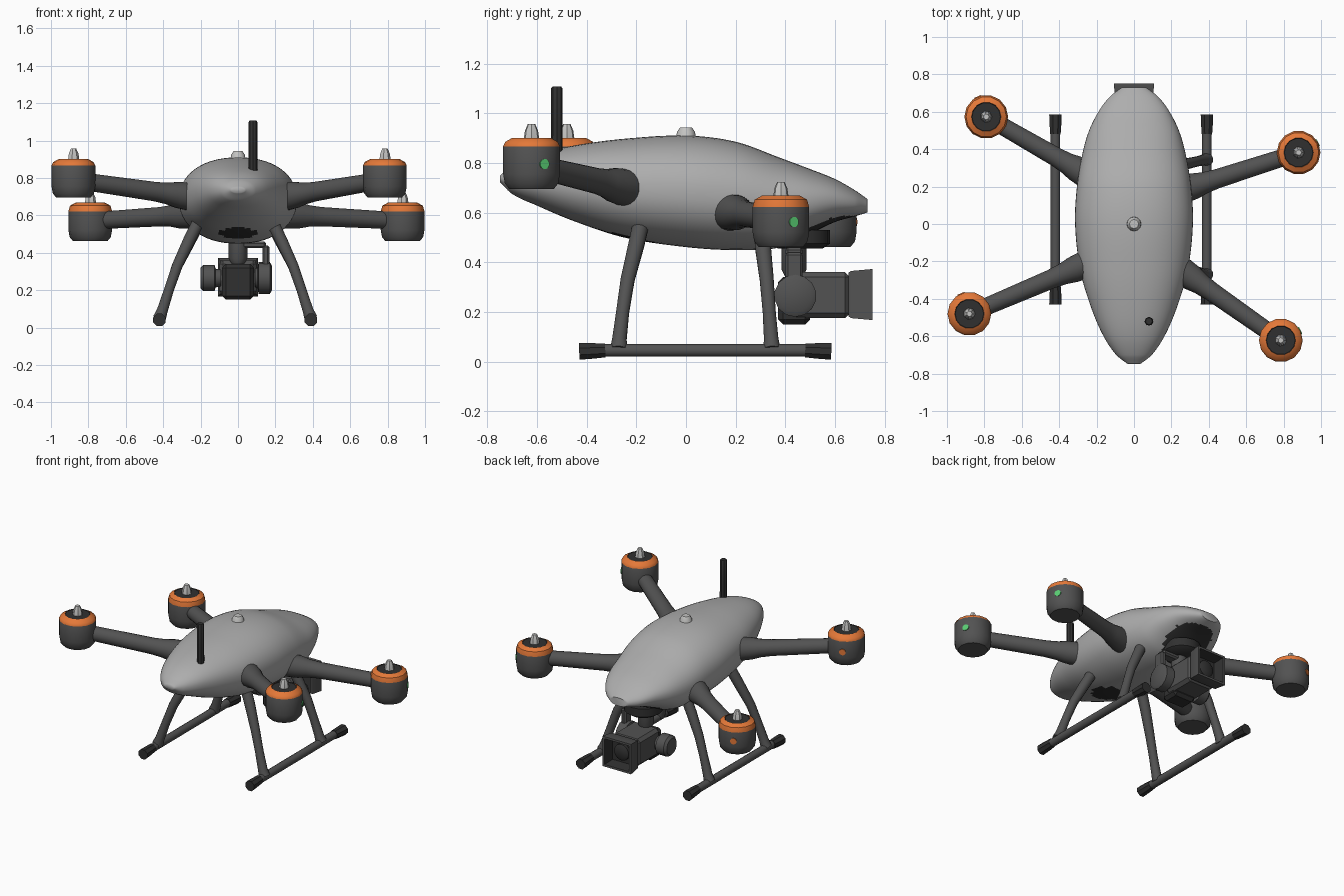
import bpy, bmesh, math
from mathutils import Vector

if "Cube" in bpy.data.objects:
    bpy.data.objects.remove(bpy.data.objects["Cube"])


def material(name, r, g, b):
    m = bpy.data.materials.new(name)
    m.diffuse_color = (r, g, b, 1)
    m.use_nodes = True
    m.node_tree.nodes["Principled BSDF"].inputs["Base Color"].default_value = m.diffuse_color
    return m


SHELL = material("light grey shell", 0.42, 0.42, 0.42)
GREY = material("dark grey", 0.085, 0.085, 0.085)
BLACK = material("near black", 0.03, 0.03, 0.03)
ORANGE = material("orange", 0.78, 0.19, 0.04)
GREEN = material("green lamp", 0.1, 0.6, 0.17)
METAL = material("pale metal", 0.55, 0.55, 0.54)


def finish(name, bm, mats, angle=35):
    bmesh.ops.recalc_face_normals(bm, faces=bm.faces[:])
    me = bpy.data.meshes.new(name)
    bm.to_mesh(me)
    bm.free()
    for m in mats:
        me.materials.append(m)
    ob = bpy.data.objects.new(name, me)
    bpy.context.collection.objects.link(ob)
    bpy.ops.object.select_all(action='DESELECT')
    ob.select_set(True)
    bpy.context.view_layer.objects.active = ob
    bpy.ops.object.shade_smooth_by_angle(angle=math.radians(angle))
    return ob


def loft(rings, bands=None):
    """Skin a list of point rings and cap both ends; bands gives a material per span."""
    bm = bmesh.new()
    vs = [[bm.verts.new(p) for p in ring] for ring in rings]
    n = len(vs[0])
    for i in range(len(vs) - 1):
        for k in range(n):
            f = bm.faces.new((vs[i][k], vs[i][(k + 1) % n], vs[i + 1][(k + 1) % n], vs[i + 1][k]))
            f.material_index = bands[i] if bands else 0
    bm.faces.new(vs[0]).material_index = bands[0] if bands else 0
    bm.faces.new(vs[-1]).material_index = bands[-1] if bands else 0
    return bm


def tube(name, pts, radii, mat, sides=16):
    pts = [Vector(p) for p in pts]
    rings = []
    for i, p in enumerate(pts):
        d = (pts[min(i + 1, len(pts) - 1)] - pts[max(i - 1, 0)]).normalized()
        ref = Vector((0, 0, 1)) if abs(d.z) < 0.7 else Vector((0, 1, 0))
        u = d.cross(ref).normalized()
        v = u.cross(d)
        rings.append([p + radii[i] * (math.cos(a) * u + math.sin(a) * v)
                      for a in (math.tau * (k + .5) / sides for k in range(sides))])
    return finish(name, loft(rings), [mat])


def lathe(name, x, y, profile, mats, bands=None, sides=12):
    rings = [[(x + r * math.cos(math.tau * k / sides), y + r * math.sin(math.tau * k / sides), z)
              for k in range(sides)] for r, z in profile]
    return finish(name, loft(rings, bands), mats)


def box(name, lo, hi, mat, bevel=0.02):
    bm = bmesh.new()
    bmesh.ops.create_cube(bm, size=1)
    for v in bm.verts:
        v.co = [(a + b) / 2 + c * (b - a) for a, b, c in zip(lo, hi, v.co)]
    if bevel:
        bmesh.ops.bevel(bm, geom=bm.edges[:], offset=bevel, segments=1, affect='EDGES')
    return finish(name, bm, [mat])


# Hull: stations of y, half width, top z, bottom z, smoothly interpolated
ST = [(-.748, .035, .75, .722), (-.70, .095, .79, .675), (-.6, .163, .835, .628),
      (-.45, .228, .87, .565), (-.25, .287, .897, .50), (0, .315, .91, .461),
      (.2, .305, .885, .449), (.38, .275, .82, .46), (.5, .24, .775, .515),
      (.6, .19, .735, .562), (.68, .13, .69, .585), (.73, .065, .655, .60)]


def slope(i, c):
    a, b = ST[max(i - 1, 0)], ST[min(i + 1, len(ST) - 1)]
    return (b[c] - a[c]) / (b[0] - a[0])


rings = []
for i in range(len(ST) - 1):
    p, q = ST[i], ST[i + 1]
    h = q[0] - p[0]
    for s in range(8 if i < len(ST) - 2 else 9):
        t = s / 8
        w, zt, zb = [(2*t**3 - 3*t*t + 1) * p[c] + (t**3 - 2*t*t + t) * h * slope(i, c)
                     + (3*t*t - 2*t**3) * q[c] + (t**3 - t*t) * h * slope(i + 1, c) for c in (1, 2, 3)]
        ring = []
        for k in range(56):
            a = math.tau * k / 56
            ca, sa = math.cos(a), math.sin(a)
            e = 0.92
            ring.append((w * math.copysign(abs(ca)**e, ca), p[0] + t * h,
                         (zt + zb) / 2 + (zt - zb) / 2 * math.copysign(abs(sa)**e, sa)))
        rings.append(ring)
bm = loft(rings)
bm.normal_update()
for f in bm.faces:      # dark sensor patch and gimbal bay on the belly
    c = f.calc_center_median()
    mid = .69 - .06 * max(0, c.y)
    if c.z < mid - .03 and ((c.x / .1)**2 + ((c.y + .24) / .13)**2 < 1
                            or (c.x / .15)**2 + ((c.y - .52) / .16)**2 < 1):
        f.material_index = 1
finish("hull", bm, [SHELL, BLACK], 50)

# Top button and antenna
lathe("top_button", 0, 0, [(.042, .89), (.036, .925), (.024, .943)], [METAL])
lathe("antenna", .08, -.52, [(.024, .8), (.023, .95), (.023, 1.1), (.018, 1.107)], [BLACK], sides=8)

# Arms and motors: name, motor x, y, base z, arm root, lamp angle, lamp material, band start
MOTORS = [("front_left", -.88, -.48, .695, (-.22, -.20, .695), 113, ORANGE, .172),
          ("front_right", .785, -.622, .695, (.22, -.225, .695), 27, GREEN, .172),
          ("rear_left", -.79, .573, .462, (-.22, .245, .605), 113, ORANGE, .160),
          ("rear_right", .88, .382, .462, (.22, .17, .605), 27, GREEN, .160)]
for name, x, y, z, root, ang, lamp, band in MOTORS:
    a, b = Vector(root), Vector((x, y, z + (.095 if z > .6 else .108)))
    tube(name + "_arm", [a.lerp(b, t) for t in (0, .16, .24, .34, .97)],
         [.078, .07, .058, .052, .046], GREY, 20)
    lathe(name + "_motor", x, y,
          [(.092, z), (.11, z + .022), (.117, z + .06), (.117, z + band), (.108, z + .19),
           (.079, z + .206), (.076, z + .203), (.02, z + .203)],
          [GREY, ORANGE, BLACK], [0, 0, 0, 1, 1, 2, 2], 14)
    lathe(name + "_shaft", x, y, [(.032, z + .2), (.027, z + .235), (.015, z + .262)], [METAL], sides=7)
    d = Vector((math.cos(math.radians(ang)), math.sin(math.radians(ang)), 0))
    c = Vector((x, y, z + .1))
    tube(name + "_lamp", [c + d * .108, c + d * .1185], [.021, .021], lamp, 12)

# Landing gear, mirrored about x = -0.015
for side, s in (("left", -1), ("right", 1)):
    o = -.015
    for end, path in (("front", [(.20, -.18, .56), (.245, -.20, .47), (.31, -.235, .33),
                                 (.355, -.255, .2), (.39, -.268, .09), (.405, -.27, .05)]),
                      ("rear", [(.20, .305, .55), (.245, .31, .46), (.31, .325, .33),
                                (.355, .335, .2), (.39, .343, .09), (.405, .345, .05)])):
        tube(f"{side}_{end}_leg", [(o + s * x, y, z) for x, y, z in path],
             [.034, .033, .029, .027, .03, .036], GREY, 12)
    X = o + s * .405
    tube(side + "_skid", [(X, -.40, .045), (X, .56, .045)], [.026, .026], GREY, 12)
    for end, y0, y1 in (("front", -.325, -.43), ("rear", .48, .585)):
        tube(f"{side}_{end}_skid_cap", [(X, y0, .045), (X, (y0 + y1) / 2, .043), (X, y1, .041)],
             [.03, .034, .036], BLACK, 8)

# Gimbal: mount, neck, side motors and yoke
lathe("gimbal_mount", 0, .46, [(.09, .455), (.12, .475), (.12, .53)], [BLACK], sides=16)
lathe("gimbal_neck", 0, .435, [(.035, .34), (.05, .37), (.05, .48)], [GREY], sides=12)
tube("gimbal_left_motor", [(-.09, .44, .265), (-.12, .44, .265), (-.125, .44, .265), (-.185, .44, .265),
                           (-.2, .44, .265)], [.045, .05, .07, .07, .055], GREY, 14)
tube("gimbal_right_motor", [(.09, .44, .265), (.105, .44, .265), (.11, .44, .265), (.17, .44, .265),
                            (.182, .44, .265)], [.05, .055, .085, .085, .065], GREY, 14)
box("gimbal_yoke_top", (-.03, .40, .425), (.15, .47, .46), GREY, .01)
box("gimbal_yoke_side", (.13, .40, .25), (.168, .47, .44), GREY, .01)

# Camera body with stepped front, open square hood and lens
box("camera_body", (-.1, .42, .175), (.1, .66, .36), GREY)
box("camera_back", (-.085, .37, .15), (.085, .5, .34), BLACK)
bm = bmesh.new()
loops = []
for y, h in ((.655, .093), (.665, .1), (.75, .108), (.75, .093), (.68, .08)):
    loops.append([bm.verts.new((sx * h, y, .27 + sz * h * .95))
                  for sx, sz in ((-1, -1), (1, -1), (1, 1), (-1, 1))])
for i in range(4):
    for k in range(4):
        f = bm.faces.new((loops[i][k], loops[i][(k+1) % 4], loops[i+1][(k+1) % 4], loops[i+1][k]))
        f.material_index = 0 if i < 3 else 1
bm.faces.new(loops[0])
bm.faces.new(loops[-1]).material_index = 1
finish("lens_hood", bm, [GREY, BLACK])
tube("lens", [(0, .67, .27), (0, .70, .27), (0, .712, .27)], [.055, .055, .035], BLACK, 16)
